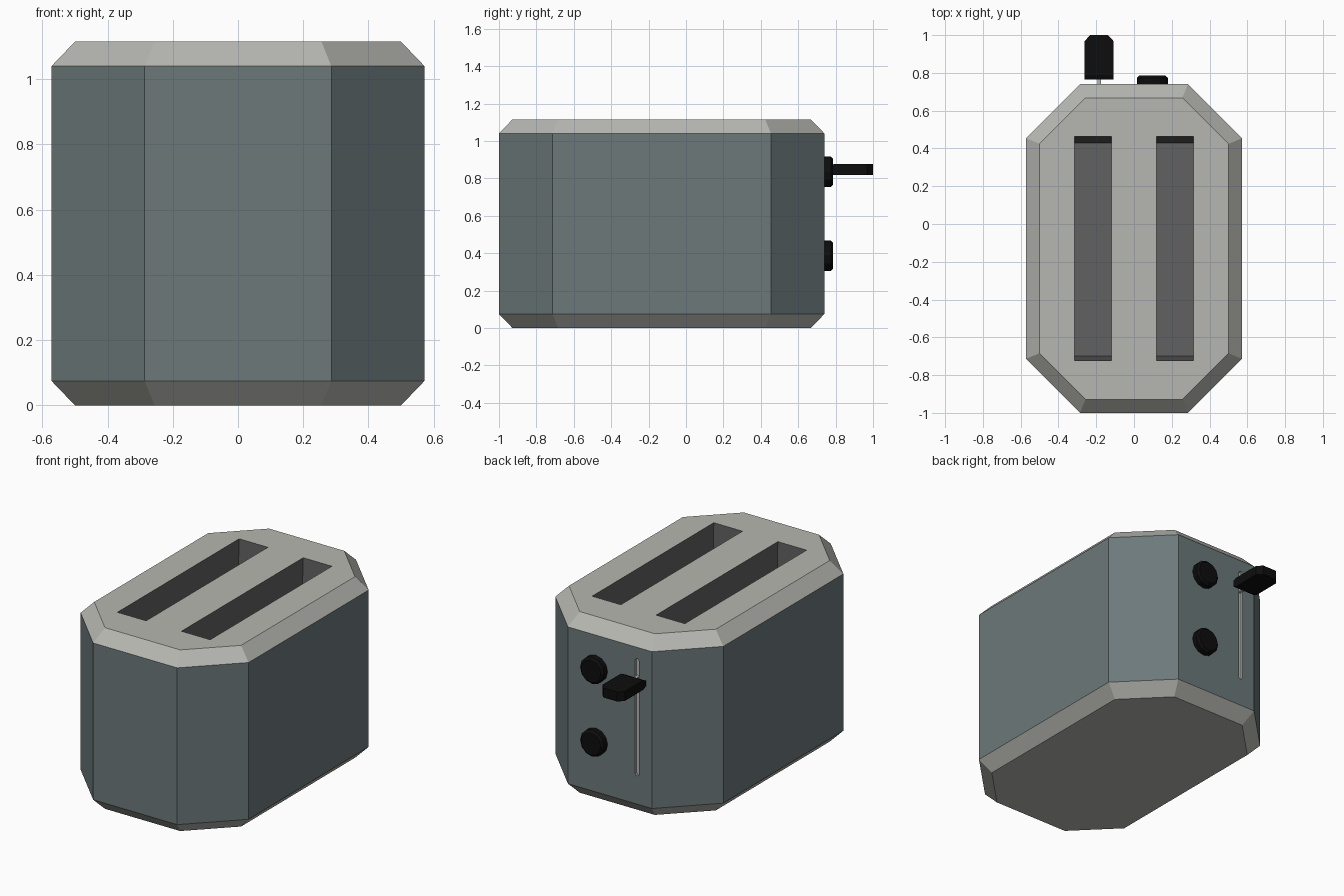
import bpy, bmesh, math
from mathutils import Matrix

if "Cube" in bpy.data.objects:
    bpy.data.objects.remove(bpy.data.objects["Cube"])


def material(name, rgb):
    m = bpy.data.materials.new(name)
    m.diffuse_color = (*rgb, 1)
    m.use_nodes = True
    m.node_tree.nodes["Principled BSDF"].inputs["Base Color"].default_value = m.diffuse_color
    return m


BODY = material("blue_grey_enamel", (0.15, 0.19, 0.195))
TRIM = material("light_grey_trim", (0.47, 0.47, 0.44))
DARK = material("dark_interior", (0.12, 0.12, 0.12))
BLACK = material("black_plastic", (0.004, 0.004, 0.004))


def loft(name, rings, mats, band_mats=None, matrix=None):
    """Closed solid skinned through rings of equal point count."""
    bm = bmesh.new()
    loops = [[bm.verts.new(p) for p in ring] for ring in rings]
    n = len(loops[0])
    bm.faces.new(loops[0][::-1])
    bm.faces.new(loops[-1])
    for k, (a, b) in enumerate(zip(loops, loops[1:])):
        for i in range(n):
            j = (i + 1) % n
            f = bm.faces.new((a[i], a[j], b[j], b[i]))
            f.material_index = band_mats[k] if band_mats else 0
    if matrix:
        bm.transform(matrix)
    bmesh.ops.recalc_face_normals(bm, faces=bm.faces)
    me = bpy.data.meshes.new(name)
    bm.to_mesh(me)
    bm.free()
    for m in mats:
        me.materials.append(m)
    ob = bpy.data.objects.new(name, me)
    bpy.context.collection.objects.link(ob)
    return ob


def octagon(hx, y0, y1, c, z):
    return [(hx, y0 + c, z), (hx, y1 - c, z), (hx - c, y1, z), (c - hx, y1, z),
            (-hx, y1 - c, z), (-hx, y0 + c, z), (c - hx, y0, z), (hx - c, y0, z)]


def rect(x0, x1, y0, y1, z):
    return [(x0, y0, z), (x1, y0, z), (x1, y1, z), (x0, y1, z)]


def cut(target, cutter):
    mod = target.modifiers.new("cut", 'BOOLEAN')
    mod.operation = 'DIFFERENCE'
    mod.solver = 'EXACT'
    mod.material_mode = 'TRANSFER'
    mod.object = cutter
    bpy.context.view_layer.objects.active = target
    bpy.ops.object.modifier_apply(modifier=mod.name)
    bpy.data.objects.remove(cutter)


# Housing: octagonal body with chamfered top trim and base
wide, inset = (0.572, -1.0, 0.74, 0.286), (0.5, -0.928, 0.668, 0.244)
housing = loft("toaster_housing",
               [octagon(*inset, 0), octagon(*wide, 0.075),
                octagon(*wide, 1.04), octagon(*inset, 1.115)],
               [TRIM, BODY], [0, 1, 0])

# Bread slots, slightly narrowing at the ends
for s in (-1, 1):
    x = s * 0.218
    floor = rect(x - 0.098, x + 0.098, -0.70, 0.43, 0.25)
    top = rect(x - 0.098, x + 0.098, -0.722, 0.463, 1.13)
    cut(housing, loft("slot_cutter", [floor, top], [DARK]))

# Vertical lever track on the back
to_back = Matrix.Translation((0, 0.74, 0)) @ Matrix.Rotation(-math.pi / 2, 4, 'X')


def track(d):
    return [(px, d, pz) for px, pz in
            ((-0.198, 0.26), (-0.190, 0.25), (-0.180, 0.25), (-0.172, 0.26),
             (-0.172, 0.96), (-0.180, 0.97), (-0.190, 0.97), (-0.198, 0.96))]


cut(housing, loft("track_cutter", [track(0.725), track(0.76)], [TRIM]))


# Round control knobs on the back
def circle(r, z, n=12):
    return [(r * math.cos(math.tau * i / n), r * math.sin(math.tau * i / n), z)
            for i in range(n)]


for name, z in (("upper_knob", 0.835), ("lower_knob", 0.387)):
    loft(name, [circle(0.082, -0.005), circle(0.082, 0.034), circle(0.068, 0.047)],
         [BLACK], matrix=Matrix.Translation((0.097, 0, z)) @ to_back)

# Lever handle: plan outline with clipped outer corners, tapered inner end
LX, LZ = -0.185, 0.847


def lever_ring(hx, t, y):
    return [(LX - hx, y, LZ - t), (LX + hx, y, LZ - t),
            (LX + hx, y, LZ + t), (LX - hx, y, LZ + t)]


loft("lever_handle",
     [lever_ring(0.077, 0.018, 0.765), lever_ring(0.077, 0.029, 0.79),
      lever_ring(0.077, 0.029, 0.968), lever_ring(0.047, 0.029, 1.0)], [BLACK])

# Lever stem joining the handle to the track
loft("lever_stem", [lever_ring(0.009, 0.014, 0.722), lever_ring(0.009, 0.014, 0.77)], [TRIM])
